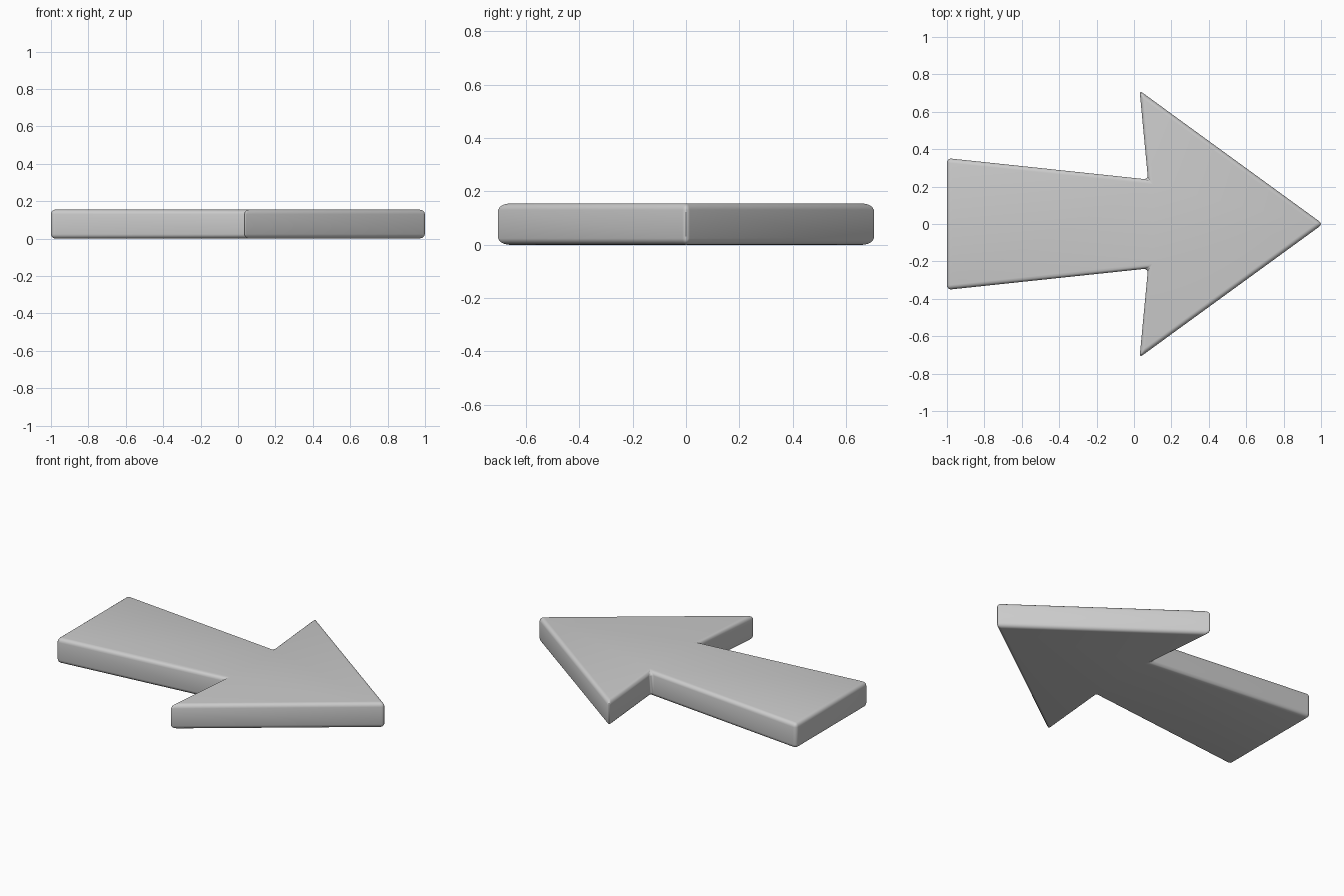
import bpy, bmesh

if "Cube" in bpy.data.objects:
    bpy.data.objects.remove(bpy.data.objects["Cube"])

HEIGHT = 0.155

# Half outline: tail corner, inner notch, barb; mirrored about the x axis
half = [(-1.0, 0.352), (0.075, 0.238), (0.03, 0.713)]
outline = half + [(1.01, 0.0)] + [(x, -y) for x, y in reversed(half)]

# Extruded arrow plate
bm = bmesh.new()
base = bm.faces.new([bm.verts.new((x, y, 0)) for x, y in outline])
ext = bmesh.ops.extrude_face_region(bm, geom=[base])
top = [v for v in ext["geom"] if isinstance(v, bmesh.types.BMVert)]
bmesh.ops.translate(bm, verts=top, vec=(0, 0, HEIGHT))
bmesh.ops.recalc_face_normals(bm, faces=bm.faces[:])

# Softly rounded edges all round
bmesh.ops.bevel(bm, geom=bm.edges[:], offset=0.024, offset_type='OFFSET',
                segments=4, profile=0.5, affect='EDGES', clamp_overlap=True)
bmesh.ops.recalc_face_normals(bm, faces=bm.faces[:])

mesh = bpy.data.meshes.new("arrow")
bm.to_mesh(mesh)
bm.free()
arrow = bpy.data.objects.new("arrow", mesh)
bpy.context.collection.objects.link(arrow)

# Smooth shading
bpy.context.view_layer.objects.active = arrow
arrow.select_set(True)
bpy.ops.object.shade_smooth_by_angle()
